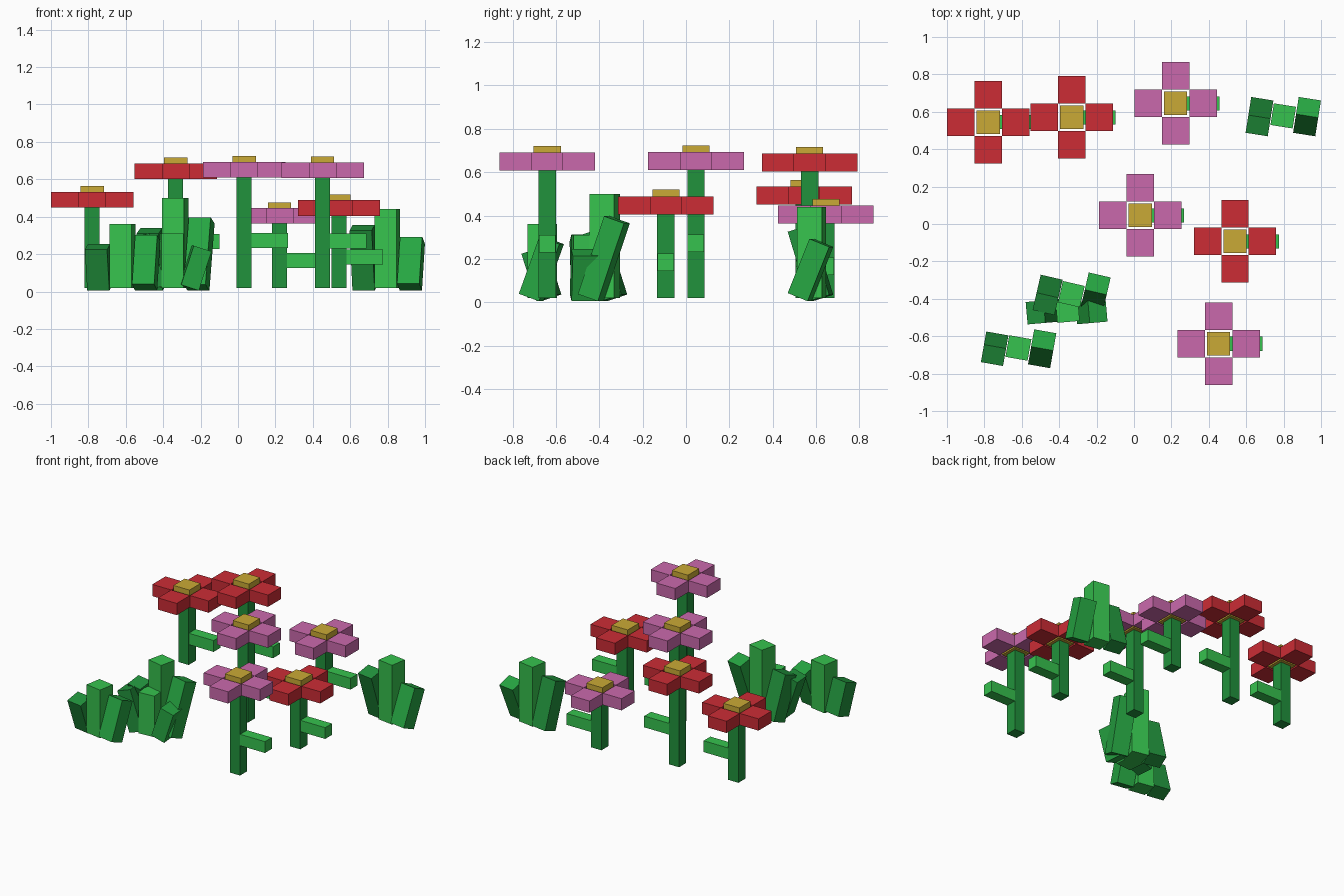
import bpy
import math
from mathutils import Matrix, Vector

old = bpy.data.objects.get("Cube")
if old:
    bpy.data.objects.remove(old, do_unlink=True)


def material(name, rgb):
    """Flat material from display values, stored as linear ones."""
    lin = [(c / 255 / 12.92) if c < 11 else ((c / 255 + 0.055) / 1.055) ** 2.4 for c in rgb]
    m = bpy.data.materials.new(name)
    m.use_nodes = True
    m.diffuse_color = (*lin, 1)
    m.node_tree.nodes["Principled BSDF"].inputs["Base Color"].default_value = (*lin, 1)
    return m


RED = material("petal red", (204, 44, 53))
PINK = material("petal pink", (202, 105, 172))
GOLD = material("flower gold", (202, 170, 54))
LIGHT = material("light green", (54, 194, 78))
MID = material("mid green", (38, 166, 66))
DARK = material("deep green", (33, 146, 60))


def box(name, center, size, mat, rotation=None):
    bpy.ops.mesh.primitive_cube_add(size=1)
    ob = bpy.context.object
    ob.name = name
    turn = rotation or Matrix.Identity(4)
    ob.data.transform(turn @ Matrix.Diagonal((*size, 1)))
    ob.location = center
    ob.data.materials.append(mat)
    return ob


# Flowers: stem, side leaf, four petals and a raised centre
STEM, PETAL, THICK, BASE = 0.08, 0.147, 0.083, 0.02


def flower(name, x, y, z, petal_mat):
    box(name + "_stem", (x, y, (BASE + z) / 2), (STEM, STEM, z - BASE), DARK)
    leaf_z = BASE + 0.427 * (z - BASE)
    box(name + "_leaf", (x + 0.137, y, leaf_z), (0.194, STEM - 0.004, 0.08), LIGHT)
    for i in range(4):
        a = i * math.pi / 2
        off = Vector((math.cos(a), math.sin(a), 0)) * PETAL
        box(f"{name}_petal_{i + 1}", Vector((x, y, z + THICK / 2)) + off,
            (PETAL, PETAL, THICK), petal_mat)
    box(name + "_centre", (x, y, z + 0.057), (0.125, 0.125, 0.114), GOLD)


flower("red_flower_low", -0.78, 0.545, 0.45, RED)
flower("red_flower_tall", -0.333, 0.57, 0.602, RED)
flower("red_flower_front", 0.54, -0.093, 0.405, RED)
flower("pink_flower_low", 0.222, 0.645, 0.363, PINK)
flower("pink_flower_middle", 0.033, 0.046, 0.61, PINK)
flower("pink_flower_front", 0.452, -0.64, 0.607, PINK)


# Grass clumps: upright middle blade with a leaning blade on each side
def blade(name, x, y, length, tilt, yaw, axis, mat):
    size = (0.12, 0.1, length) if axis == 'X' else (0.1, 0.12, length)
    turn = Matrix.Rotation(math.radians(yaw), 4, 'Z') @ Matrix.Rotation(math.radians(tilt), 4, axis)
    t = math.radians(abs(tilt))
    height = length * math.cos(t) + 0.1 * math.sin(t)
    box(name, (x, y, height / 2 + 0.005), size, mat, turn)


def clump(name, x, y, yaw, top, left, right, axis='X', spread=0.127):
    box(name + "_middle_blade", (x, y, (BASE + top) / 2), (0.12, 0.117, top - BASE), LIGHT,
        Matrix.Rotation(math.radians(yaw), 4, 'Z'))
    lean = 1 if axis == 'X' else -1
    blade(name + "_left_blade", x - spread, y - 0.004, left[0], lean * left[1], yaw, axis, DARK)
    blade(name + "_right_blade", x + spread, y - 0.004, right[0], -lean * right[1], yaw, axis, MID)


clump("front_grass", -0.618, -0.663, -10, 0.36, (0.23, 18), (0.28, 20))
clump("tall_grass", -0.335, -0.375, -13, 0.5, (0.32, 18), (0.38, 19))
clump("short_grass", -0.355, -0.465, 5, 0.31, (0.29, 18), (0.22, 18), axis='Y')
clump("back_grass", 0.798, 0.578, -9, 0.44, (0.335, 17), (0.27, 22))
